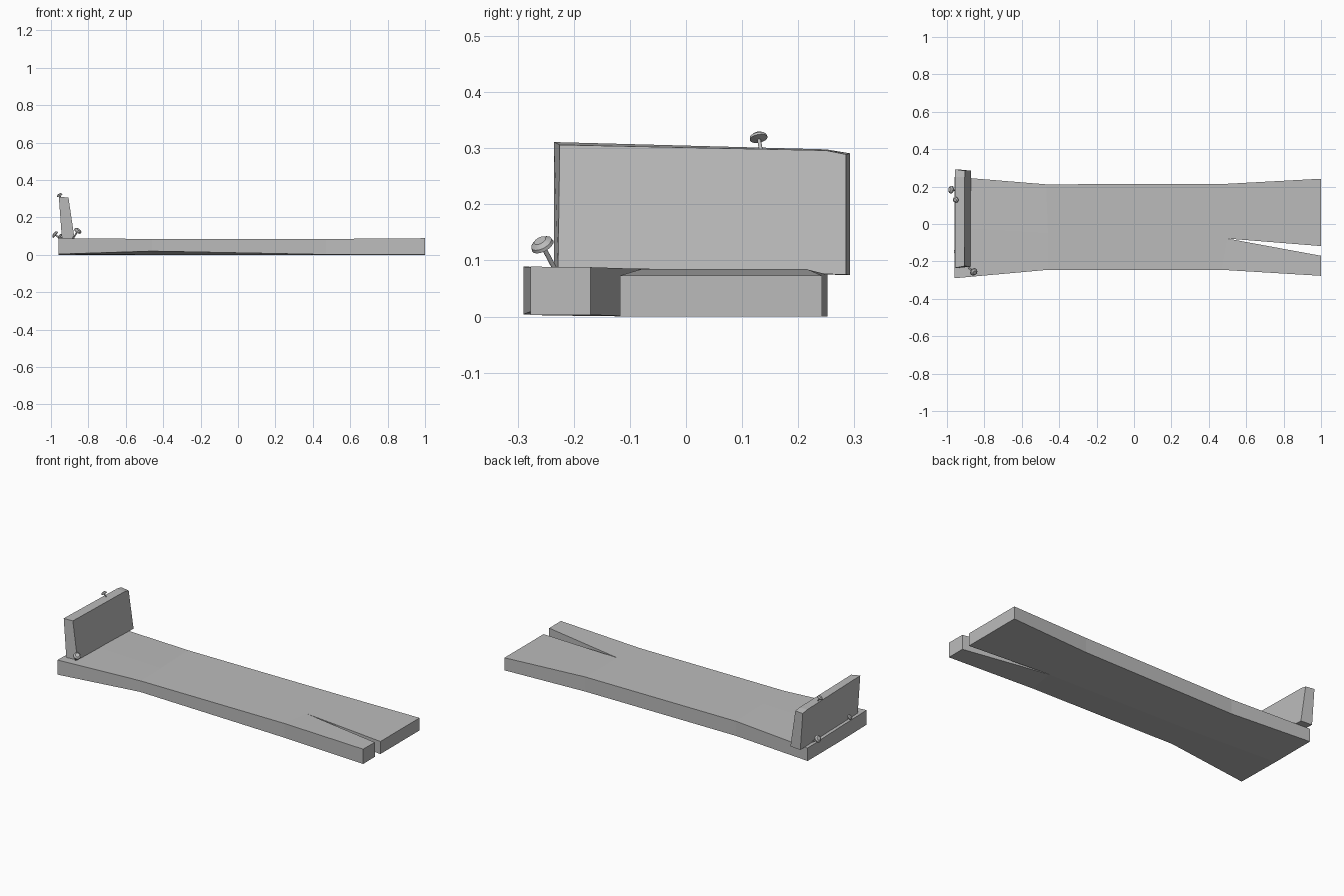
import bpy, bmesh
from mathutils import Vector

if "Cube" in bpy.data.objects:
    bpy.data.objects.remove(bpy.data.objects["Cube"], do_unlink=True)

# One plain grey for everything
grey = bpy.data.materials.new("plain grey")
grey.use_nodes = True
colour = (0.5, 0.5, 0.5, 1)
grey.diffuse_color = colour
grey.node_tree.nodes["Principled BSDF"].inputs["Base Color"].default_value = colour


def finish(name, bm, smooth=False):
    bmesh.ops.recalc_face_normals(bm, faces=bm.faces)
    mesh = bpy.data.meshes.new(name)
    bm.to_mesh(mesh)
    bm.free()
    mesh.materials.append(grey)
    obj = bpy.data.objects.new(name, mesh)
    bpy.context.collection.objects.link(obj)
    for p in mesh.polygons:
        p.use_smooth = smooth
    return obj


# Warped plank with a split end: corners are (x, y, bottom z, top z)
front = [(-0.96, -0.29, 0.004, 0.089), (-0.46, -0.245, 0.02, 0.085),
         (0.47, -0.245, 0.002, 0.085), (1, -0.277, 0.003, 0.089)]
middle = [(-0.96, -0.02, 0, 0.083), (-0.46, -0.05, 0, 0.085), (0.5, -0.078, 0, 0.085)]
back = [(-0.96, 0.252, 0, 0.075), (-0.47, 0.212, 0, 0.085),
        (0.5, 0.215, 0, 0.085), (1, 0.242, 0, 0.073)]
front_tip = (1, -0.17, 0.003, 0.088)
back_tip = (1, -0.118, 0, 0.073)

bm = bmesh.new()


def post(corner):
    x, y, low, high = corner
    return bm.verts.new((x, y, low)), bm.verts.new((x, y, high))


F, M, B = ([post(c) for c in row] for row in (front, middle, back))
rows = [(F, M + [post(front_tip)]), (M + [post(back_tip)], B)]
for near, far in rows:
    for i in range(3):
        for side in (0, 1):
            bm.faces.new([near[i][side], near[i + 1][side], far[i + 1][side], far[i][side]])

# Walls follow the whole outline, including the split
outline = F + [rows[0][1][3], M[2], rows[1][0][3]] + B[::-1] + [M[0]]
for a, b in zip(outline, outline[1:] + outline[:1]):
    bm.faces.new([a[0], b[0], b[1], a[1]])
finish("plank", bm)

# Leaning end board: the same (y, z) profile, slightly smaller on its inner face
bm = bmesh.new()
outer = [(-0.235, 0.085), (0.292, 0.074), (0.292, 0.291), (0.25, 0.298), (-0.235, 0.311)]
inner = [(-0.228, 0.085), (0.285, 0.075), (0.285, 0.289), (0.25, 0.296), (-0.225, 0.306)]
rings = []
for profile, base, top in ((outer, -0.941, -0.958), (inner, -0.873, -0.907)):
    rings.append([bm.verts.new((base + (top - base) * (z - 0.08) / 0.23, y, z))
                  for y, z in profile])
    bm.faces.new(rings[-1])
for i in range(5):
    j = (i + 1) % 5
    bm.faces.new([rings[0][i], rings[0][j], rings[1][j], rings[1][i]])
finish("end_board", bm)


# Round headed nails, lathed along their own axis
def nail(name, foot, head, radius):
    foot, head = Vector(foot), Vector(head)
    length = (head - foot).length
    profile = [(0.2, 0), (0.2, length - radius * 0.35), (1, length - radius * 0.2),
               (0.95, length + radius * 0.1), (0.55, length + radius * 0.4)]
    bm = bmesh.new()
    turn = (head - foot).to_track_quat("Z", "Y")
    previous = None
    for r, z in profile:
        ring = bmesh.ops.create_circle(bm, segments=16, radius=r * radius)["verts"]
        for v in ring:
            v.co = foot + turn @ (v.co + Vector((0, 0, z)))
        if previous:
            for i in range(16):
                j = (i + 1) % 16
                bm.faces.new([previous[i], previous[j], ring[j], ring[i]])
        else:
            bm.faces.new(ring)
        previous = ring
    bm.faces.new(previous)
    obj = finish(name, bm, True)
    bpy.ops.object.select_all(action="DESELECT")
    obj.select_set(True)
    bpy.context.view_layer.objects.active = obj
    bpy.ops.object.shade_smooth_by_angle()


nail("front_nail", (-0.888, -0.23, 0.078), (-0.856, -0.257, 0.129), 0.021)
nail("top_nail", (-0.938, 0.135, 0.29), (-0.954, 0.129, 0.32), 0.016)
nail("rear_nail", (-0.935, 0.178, 0.075), (-0.979, 0.184, 0.109), 0.021)
nail("rear_small_nail", (-0.93, -0.145, 0.08), (-0.952, -0.149, 0.1), 0.015)
